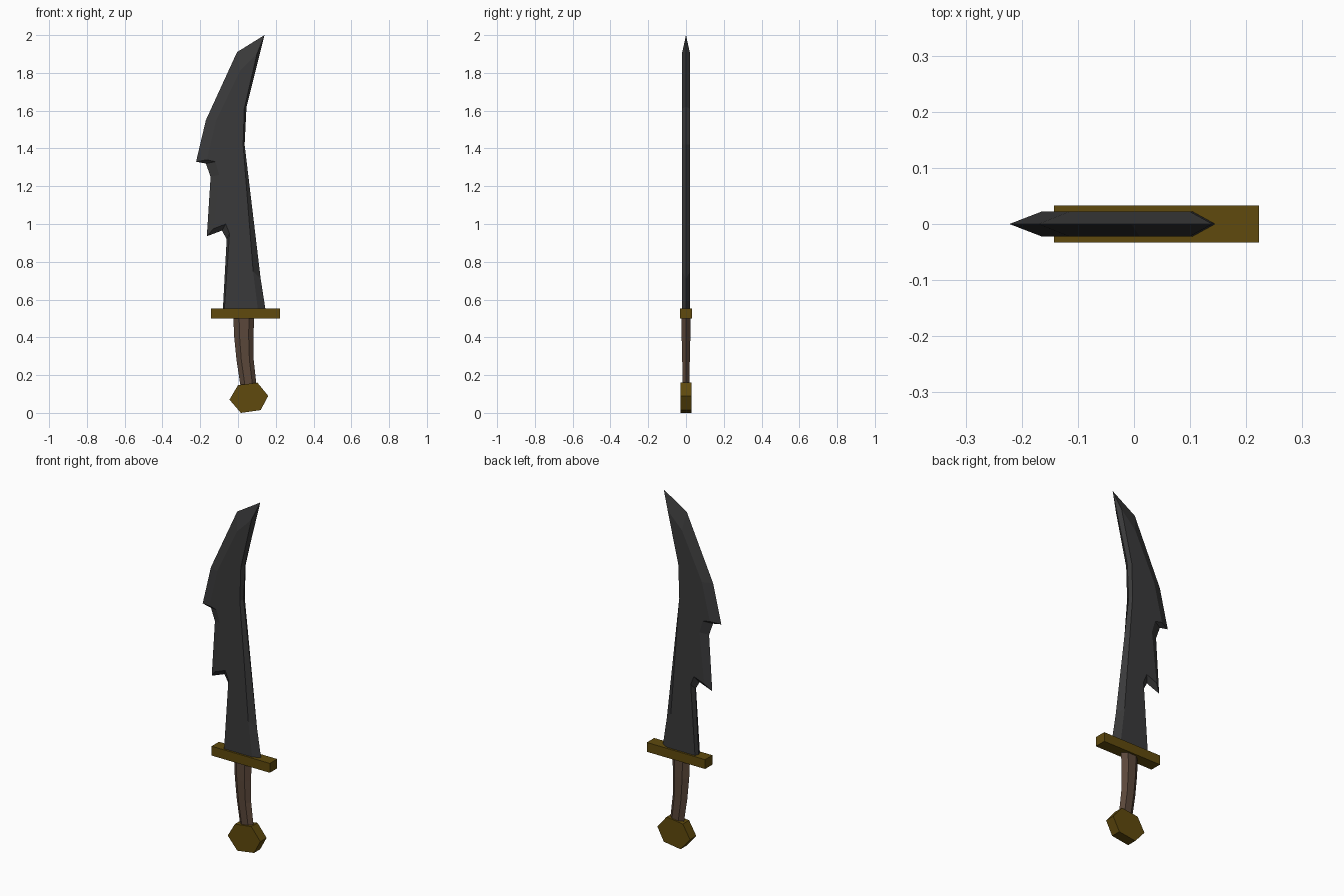
import bpy
import bmesh

default_cube = bpy.data.objects.get("Cube")
if default_cube:
    bpy.data.objects.remove(default_cube, do_unlink=True)


def make_material(name, colour):
    material = bpy.data.materials.new(name)
    material.use_nodes = True
    material.diffuse_color = (*colour, 1)
    shader = material.node_tree.nodes["Principled BSDF"]
    shader.inputs["Base Color"].default_value = (*colour, 1)
    shader.inputs["Roughness"].default_value = 0.8
    return material


def finish(bm, name, material):
    """Turn the bmesh into a flat shaded object."""
    bmesh.ops.recalc_face_normals(bm, faces=bm.faces)
    mesh = bpy.data.meshes.new(name)
    bm.to_mesh(mesh)
    bm.free()
    mesh.materials.append(material)
    part = bpy.data.objects.new(name, mesh)
    bpy.context.scene.collection.objects.link(part)
    return part


def loft(name, rings, material):
    """Join closed rings of equal length and cap both ends."""
    bm = bmesh.new()
    loops = [[bm.verts.new(point) for point in ring] for ring in rings]
    for lower, upper in zip(loops, loops[1:]):
        for i in range(len(lower)):
            j = (i + 1) % len(lower)
            bm.faces.new((lower[i], lower[j], upper[j], upper[i]))
    bm.faces.new(loops[0])
    bm.faces.new(loops[-1])
    return finish(bm, name, material)


def flat_ring(outline, y):
    return [(x, y, z) for x, z in outline]


steel = make_material("dark steel", (0.042, 0.042, 0.043))
brass = make_material("aged brass", (0.115, 0.068, 0.004))
leather = make_material("brown leather", (0.105, 0.064, 0.043))

# Blade: each row holds a cutting edge point and the matching flat face point
blade_profile = [
    ((0.145, 0.55), (0.105, 0.55)),
    ((0.12, 0.71), (0.08, 0.75)),
    ((0.035, 1.42), (0.027, 1.42)),
    ((0.045, 1.62), (0.033, 1.61)),
    ((0.14, 2.0), (0.10, 1.90)),
    ((-0.005, 1.91), (0.01, 1.81)),
    ((-0.17, 1.55), (-0.115, 1.55)),
    ((-0.222, 1.33), (-0.165, 1.34)),
    ((-0.17, 1.32), (-0.12, 1.33)),
    ((-0.145, 1.25), (-0.10, 1.26)),
    ((-0.165, 0.935), (-0.13, 0.975)),
    ((-0.085, 0.965), (-0.065, 1.0)),
    ((-0.06, 0.92), (-0.045, 0.95)),
    ((-0.08, 0.55), (-0.072, 0.55)),
]
edge_line = [row[0] for row in blade_profile]
flat_line = [row[1] for row in blade_profile]
half_blade = 0.022
loft("blade", [flat_ring(flat_line, -half_blade),
               flat_ring(edge_line, 0),
               flat_ring(flat_line, half_blade)], steel)

# Cross guard
left, right, bottom, top = -0.143, 0.223, 0.50, 0.553
guard_outline = [(left, bottom), (right, bottom), (right, top), (left, top)]
loft("cross_guard", [flat_ring(guard_outline, y) for y in (-0.033, 0.033)], brass)

# Curved six-sided grip: height, left side, right side, half depth
grip_sections = [
    (0.13, 0.015, 0.10, 0.018),
    (0.28, -0.008, 0.083, 0.02),
    (0.40, -0.02, 0.082, 0.023),
    (0.51, -0.025, 0.085, 0.023),
]
grip_rings = []
for z, start, end, depth in grip_sections:
    width = end - start
    front = start + width * 0.28
    back = start + width * 0.75
    grip_rings.append([(start, 0, z), (front, -depth, z), (back, -depth, z),
                       (end, 0, z), (back, depth, z), (front, depth, z)])
loft("grip", grip_rings, leather)

# Hexagonal pommel
pommel_outline = [(0.015, 0), (0.12, 0.015), (0.16, 0.09),
                  (0.103, 0.16), (0, 0.147), (-0.045, 0.07)]
loft("pommel", [flat_ring(pommel_outline, y) for y in (-0.028, 0.028)], brass)
